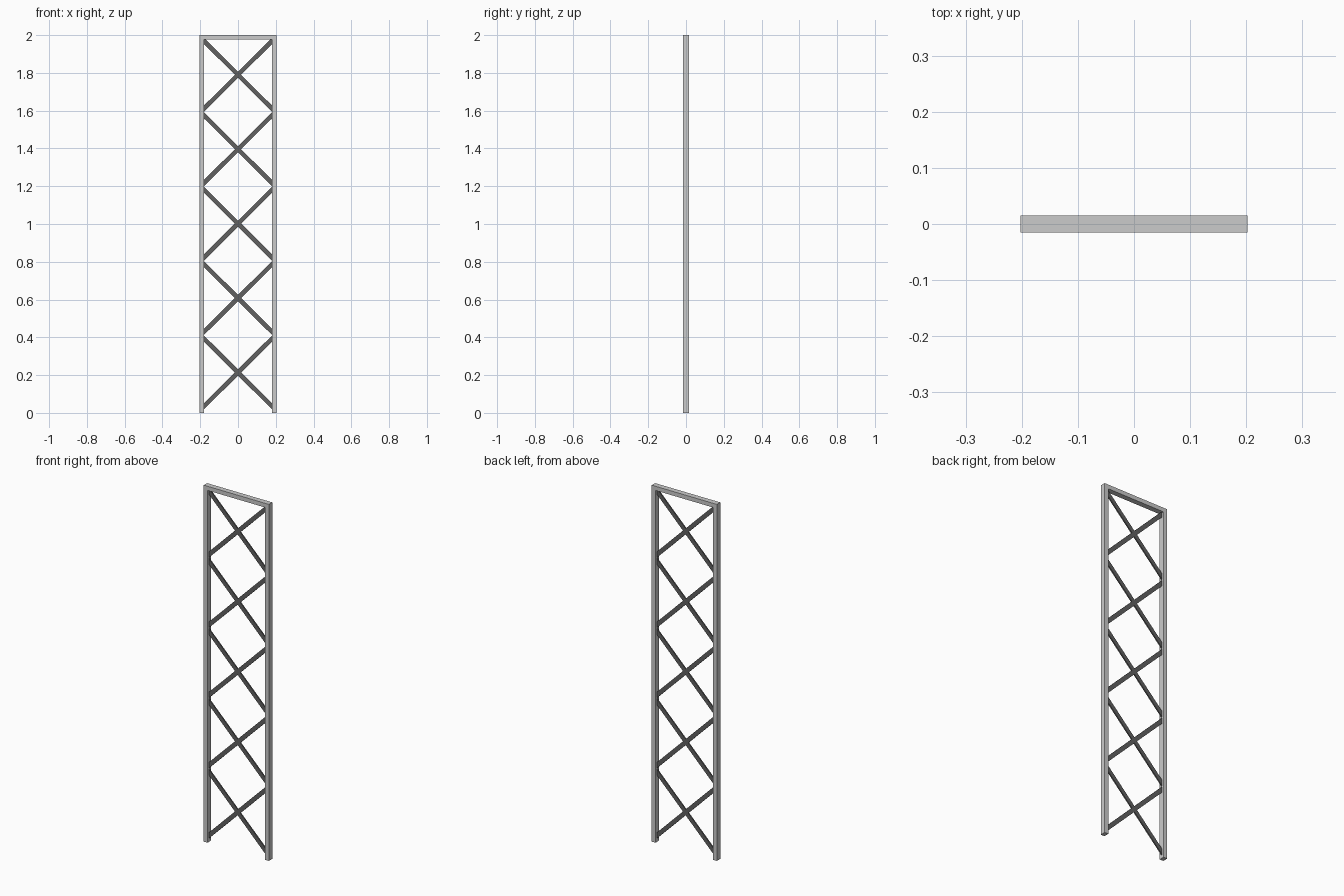
import bpy
import bmesh

if "Cube" in bpy.data.objects:
    bpy.data.objects.remove(bpy.data.objects["Cube"])

HALF_W = 0.2025    # outer half width
BAR = 0.0235       # frame bar width seen from the front
DEPTH = 0.03       # frame bar depth
HEIGHT = 2.0
INNER = HALF_W - BAR

dark = bpy.data.materials.new("dark_grey")
dark.diffuse_color = (0.12, 0.12, 0.12, 1)
dark.use_nodes = True
dark.node_tree.nodes["Principled BSDF"].inputs["Base Color"].default_value = dark.diffuse_color


def prism(name, outline, depth, mat=None):
    """Extrude an x-z outline symmetrically about y = 0."""
    bm = bmesh.new()
    face = bm.faces.new([bm.verts.new((x, -depth / 2, z)) for x, z in outline])
    ext = bmesh.ops.extrude_face_region(bm, geom=[face])
    verts = [g for g in ext["geom"] if isinstance(g, bmesh.types.BMVert)]
    bmesh.ops.translate(bm, verts=verts, vec=(0, depth, 0))
    bmesh.ops.recalc_face_normals(bm, faces=bm.faces)
    mesh = bpy.data.meshes.new(name)
    bm.to_mesh(mesh)
    bm.free()
    obj = bpy.data.objects.new(name, mesh)
    bpy.context.collection.objects.link(obj)
    if mat:
        mesh.materials.append(mat)
    return obj


def rect(x0, x1, z0, z1):
    return [(x0, z0), (x1, z0), (x1, z1), (x0, z1)]


# Upright posts and the rail across the top
prism("left_post", rect(-HALF_W, -INNER, 0, HEIGHT - BAR), DEPTH)
prism("right_post", rect(INNER, HALF_W, 0, HEIGHT - BAR), DEPTH)
prism("top_rail", rect(-HALF_W, HALF_W, HEIGHT - BAR, HEIGHT), DEPTH)

# Five crossed pairs of flat braces, cut flush with the posts
RISE = 0.178       # half height of a brace centre line
CUT = 0.0165       # half of the vertical cut at a brace end
for i in range(5):
    mid = 0.214 + 0.394 * i
    for side, label in ((1, "rising"), (-1, "falling")):
        a, b = mid - side * RISE, mid + side * RISE
        prism(f"{label}_brace_{i + 1}",
              [(-INNER, a - CUT), (INNER, b - CUT),
               (INNER, b + CUT), (-INNER, a + CUT)], 0.007, dark)
